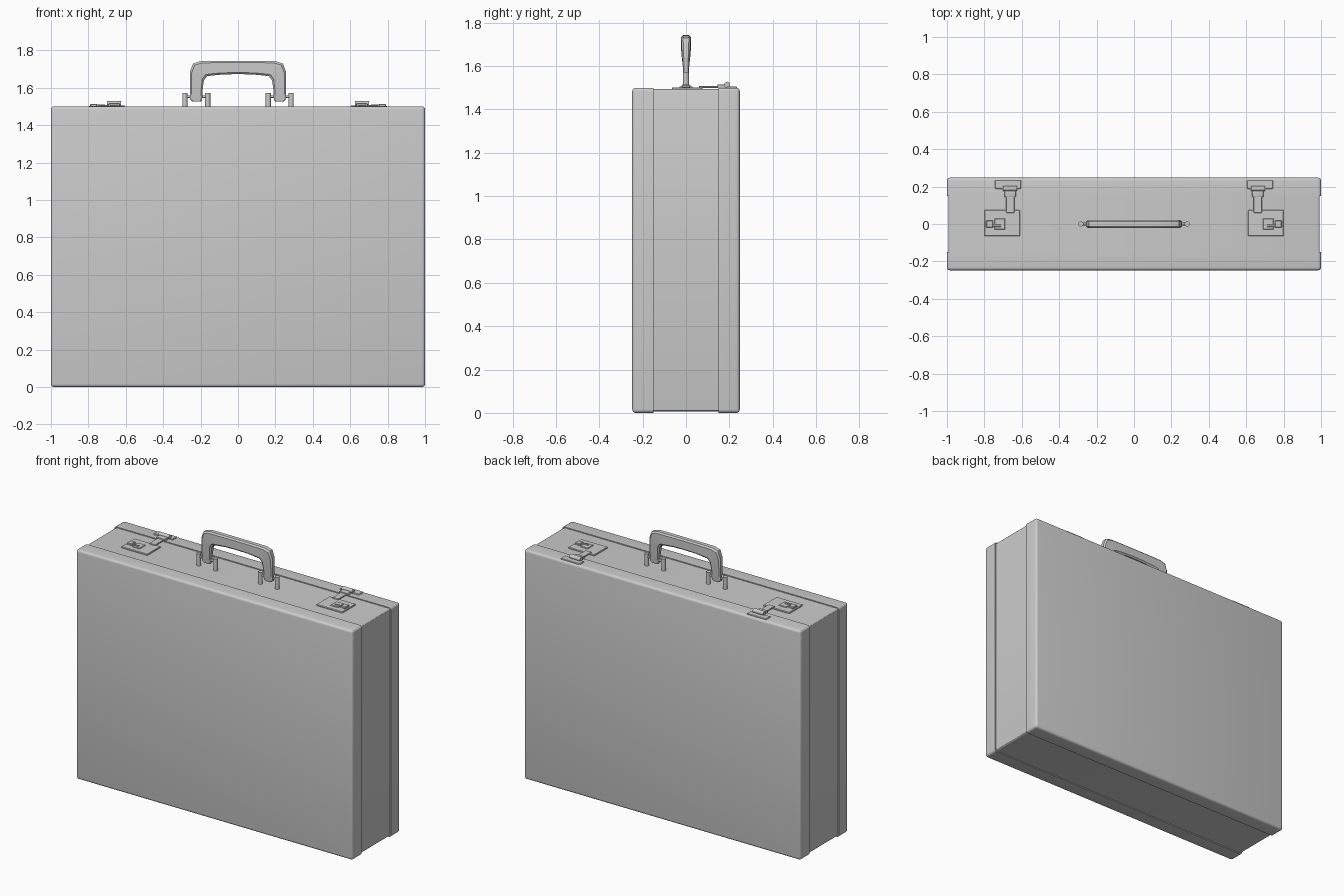
import bpy, bmesh, math
from mathutils import Vector, Matrix

if "Cube" in bpy.data.objects:
    bpy.data.objects.remove(bpy.data.objects["Cube"])


def finish(name, bm, smooth=True):
    bmesh.ops.recalc_face_normals(bm, faces=bm.faces[:])
    me = bpy.data.meshes.new(name)
    bm.to_mesh(me)
    bm.free()
    ob = bpy.data.objects.new(name, me)
    bpy.context.collection.objects.link(ob)
    if smooth:
        bpy.ops.object.select_all(action='DESELECT')
        ob.select_set(True)
        bpy.context.view_layer.objects.active = ob
        bpy.ops.object.shade_smooth_by_angle(angle=math.radians(30))
    return ob


def box(name, x, y, z, bevel=0.0, pick=None, segs=3):
    """Box from (min, max) ranges; pick chooses which edges get bevelled."""
    bm = bmesh.new()
    bmesh.ops.create_cube(bm, size=1)
    for v in bm.verts:
        v.co = Vector([(a + b) / 2 + c * abs(b - a) for (a, b), c in zip((x, y, z), v.co)])
    if bevel:
        edges = [e for e in bm.edges if pick is None or pick(e)]
        bmesh.ops.bevel(bm, geom=edges, offset=bevel, segments=segs,
                        affect='EDGES', profile=0.5)
    return finish(name, bm)


def rod(name, center, radius, length, axis='Z', sides=16):
    bm = bmesh.new()
    bmesh.ops.create_cone(bm, cap_ends=True, segments=sides, radius1=radius,
                          radius2=radius, depth=length)
    m = Matrix.Rotation(math.pi / 2, 4, 'Y') if axis == 'X' else Matrix()
    bmesh.ops.transform(bm, matrix=Matrix.Translation(center) @ m, verts=bm.verts)
    return finish(name, bm)


# Case: recessed middle band and two shells rounded on their outer edges
box("middle_band", (-.993, .993), (-.152, .152), (.006, 1.494), .012,
    lambda e: abs(e.verts[0].co.y - e.verts[1].co.y) > .1)
for name, s in (("front_shell", -1), ("back_shell", 1)):
    box(name, (-1, 1), (min(s * .15, s * .248), max(s * .15, s * .248)), (0, 1.5), .016,
        lambda e: any(abs(v.co.y) > .2 for v in e.verts), 4)

# Handle: octagonal section swept through paired outer / inner points
half = [((-.245, 1.527), (-.2, 1.525), .010), ((-.256, 1.537), (-.192, 1.535), .012),
        ((-.257, 1.6), (-.188, 1.6), .015), ((-.257, 1.685), (-.182, 1.64), .020),
        ((-.24, 1.73), (-.165, 1.662), .022), ((-.2, 1.742), (-.13, 1.666), .022),
        ((-.1, 1.743), (-.08, 1.671), .022), ((0, 1.743), (0, 1.673), .022)]
stations = half + [((-o[0], o[1]), (-i[0], i[1]), w) for o, i, w in half[-2::-1]]
section = [(0, -.6), (.12, -1), (.88, -1), (1, -.6), (1, .6), (.88, 1), (.12, 1), (0, .6)]
bm = bmesh.new()
rings = []
for o, i, w in stations:
    rings.append([bm.verts.new((o[0] + (i[0] - o[0]) * u, w * t, o[1] + (i[1] - o[1]) * u))
                  for u, t in section])
for a, b in zip(rings, rings[1:]):
    for k in range(8):
        n = (k + 1) % 8
        bm.faces.new((a[k], a[n], b[n], b[k]))
bm.faces.new(rings[0])
bm.faces.new(rings[-1])
finish("handle_grip", bm)

for side, s in (("left", -1), ("right", 1)):
    def sx(a, b):
        return (min(s * a, s * b), max(s * a, s * b))

    # Handle posts and hinge pin
    rod(side + "_outer_post", (s * .284, 0, 1.532), .014, .08)
    rod(side + "_inner_post", (s * .162, 0, 1.532), .014, .08)
    rod(side + "_hinge_pin", (s * .223, 0, 1.551), .007, .12, 'X', 12)

    # Lock plate with raised panel, keyhole slider and push button
    box(side + "_lock_plate", sx(.61, .80), (-.065, .075), (1.49, 1.502), .003, segs=1)
    box(side + "_lock_panel", sx(.69, .745), (-.03, .03), (1.5, 1.507), .002, segs=1)
    box(side + "_lock_slider", sx(.71, .755), (-.015, -.003), (1.505, 1.511), .002, segs=1)
    box(side + "_lock_button", sx(.754, .79), (-.02, .02), (1.5, 1.514), .003, segs=1)

    # Latch: base plate on the back shell, arm, hook block and roller
    box(side + "_latch_base", sx(.604, .743), (.187, .235), (1.497, 1.506), .003, segs=1)
    box(side + "_latch_arm", sx(.64, .684), (.06, .16), (1.5, 1.508), .002, segs=1)
    box(side + "_latch_hook", sx(.632, .692), (.144, .185), (1.498, 1.515), .004, segs=2)
    rod(side + "_latch_roller", (s * .6625, .19, 1.514), .014, .076, 'X')
